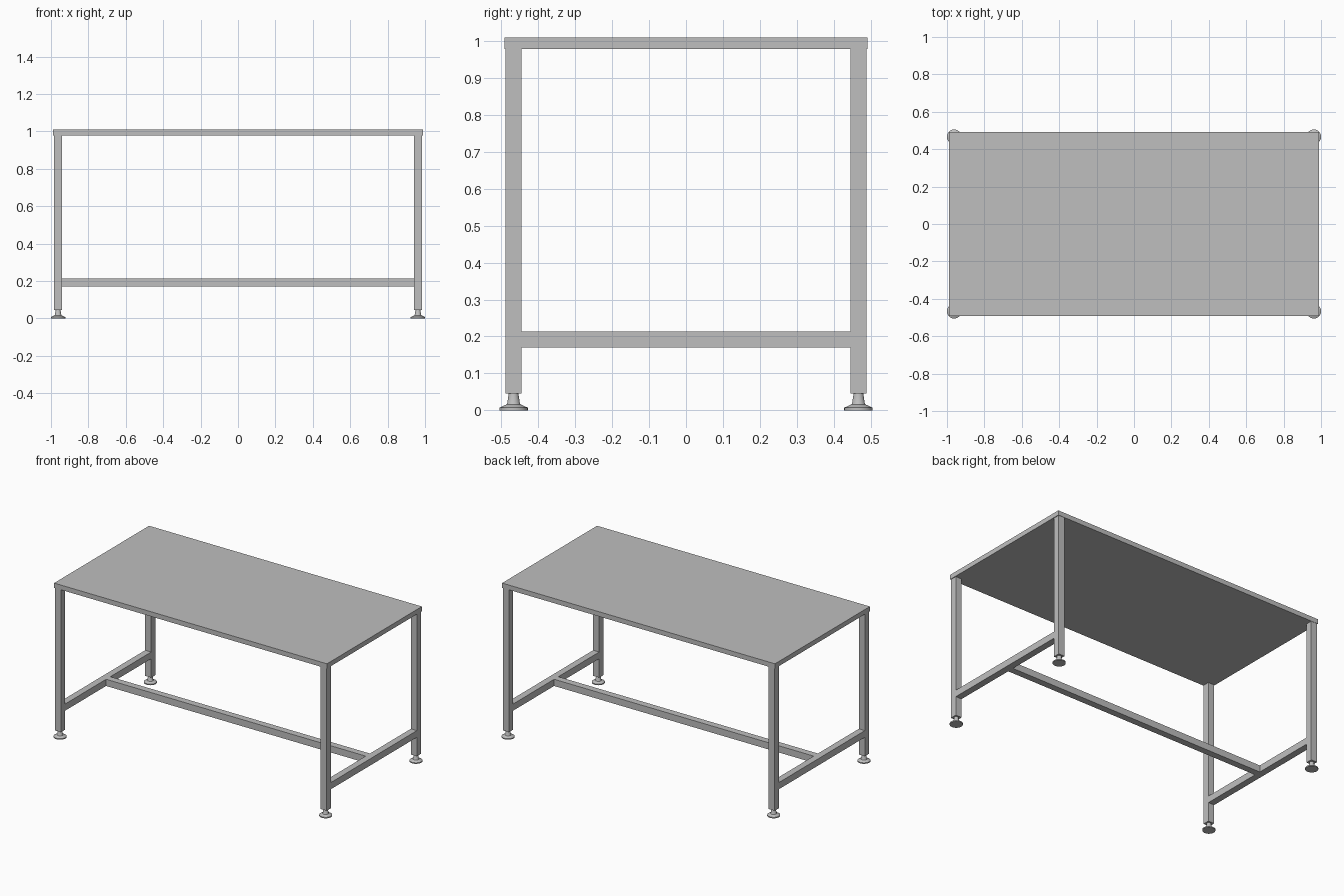
import bpy, bmesh, math
from mathutils import Matrix

cube = bpy.data.objects.get("Cube")
if cube:
    bpy.data.objects.remove(cube, do_unlink=True)

grey = bpy.data.materials.new("light_grey")
grey.use_nodes = True
colour = (0.52, 0.52, 0.52, 1)
grey.diffuse_color = colour
grey.node_tree.nodes["Principled BSDF"].inputs["Base Color"].default_value = colour

TUBE = 0.044                  # square tube width
LEG_X, LEG_Y = 0.962, 0.467   # leg centre lines
LEG_BOTTOM, TOP_BOTTOM, TOP = 0.046, 0.979, 1.01
RAIL_Z = 0.192


def add_object(name, bm):
    mesh = bpy.data.meshes.new(name)
    bmesh.ops.recalc_face_normals(bm, faces=bm.faces)
    bm.to_mesh(mesh)
    bm.free()
    mesh.materials.append(grey)
    obj = bpy.data.objects.new(name, mesh)
    bpy.context.collection.objects.link(obj)
    return obj


def box(name, centre, size):
    bm = bmesh.new()
    bmesh.ops.create_cube(bm, size=1, matrix=Matrix.Translation(centre) @ Matrix.Diagonal((*size, 1)))
    return add_object(name, bm)


def lathe(name, x, y, profile, steps=32):
    bm = bmesh.new()
    verts = [bm.verts.new((r, 0, z)) for r, z in profile]
    edges = [bm.edges.new(pair) for pair in zip(verts, verts[1:])]
    bmesh.ops.spin(bm, geom=verts + edges, cent=(0, 0, 0), axis=(0, 0, 1),
                   angle=math.tau, steps=steps, use_duplicate=False)
    bmesh.ops.remove_doubles(bm, verts=bm.verts, dist=0.0001)
    obj = add_object(name, bm)
    obj.location = (x, y, 0)
    bpy.ops.object.select_all(action='DESELECT')
    obj.select_set(True)
    bpy.context.view_layer.objects.active = obj
    bpy.ops.object.shade_smooth_by_angle(angle=math.radians(30))
    return obj


# Table top
box("table_top", (0, 0, (TOP + TOP_BOTTOM) / 2), (1.976, 0.982, TOP - TOP_BOTTOM))

# Flared levelling foot, from the floor up into the leg
foot_profile = [(0, 0), (0.0385, 0), (0.0385, 0.007), (0.019, 0.016),
                (0.017, 0.02), (0.013, LEG_BOTTOM), (0, LEG_BOTTOM)]

# Legs and feet
for side, sx in (("right", -1), ("left", 1)):
    for end, sy in (("front", -1), ("back", 1)):
        x, y = sx * LEG_X, sy * LEG_Y
        box(f"{end}_{side}_leg", (x, y, (LEG_BOTTOM + TOP_BOTTOM) / 2),
            (TUBE, TUBE, TOP_BOTTOM - LEG_BOTTOM))
        lathe(f"{end}_{side}_foot", x, y, foot_profile)
    # Rail joining the front and back legs
    box(f"{side}_side_rail", (sx * LEG_X, 0, RAIL_Z), (TUBE, 2 * LEG_Y - TUBE, TUBE))

# Long stretcher between the side rails
box("centre_stretcher", (0, 0, RAIL_Z), (2 * LEG_X - TUBE, TUBE, TUBE))
